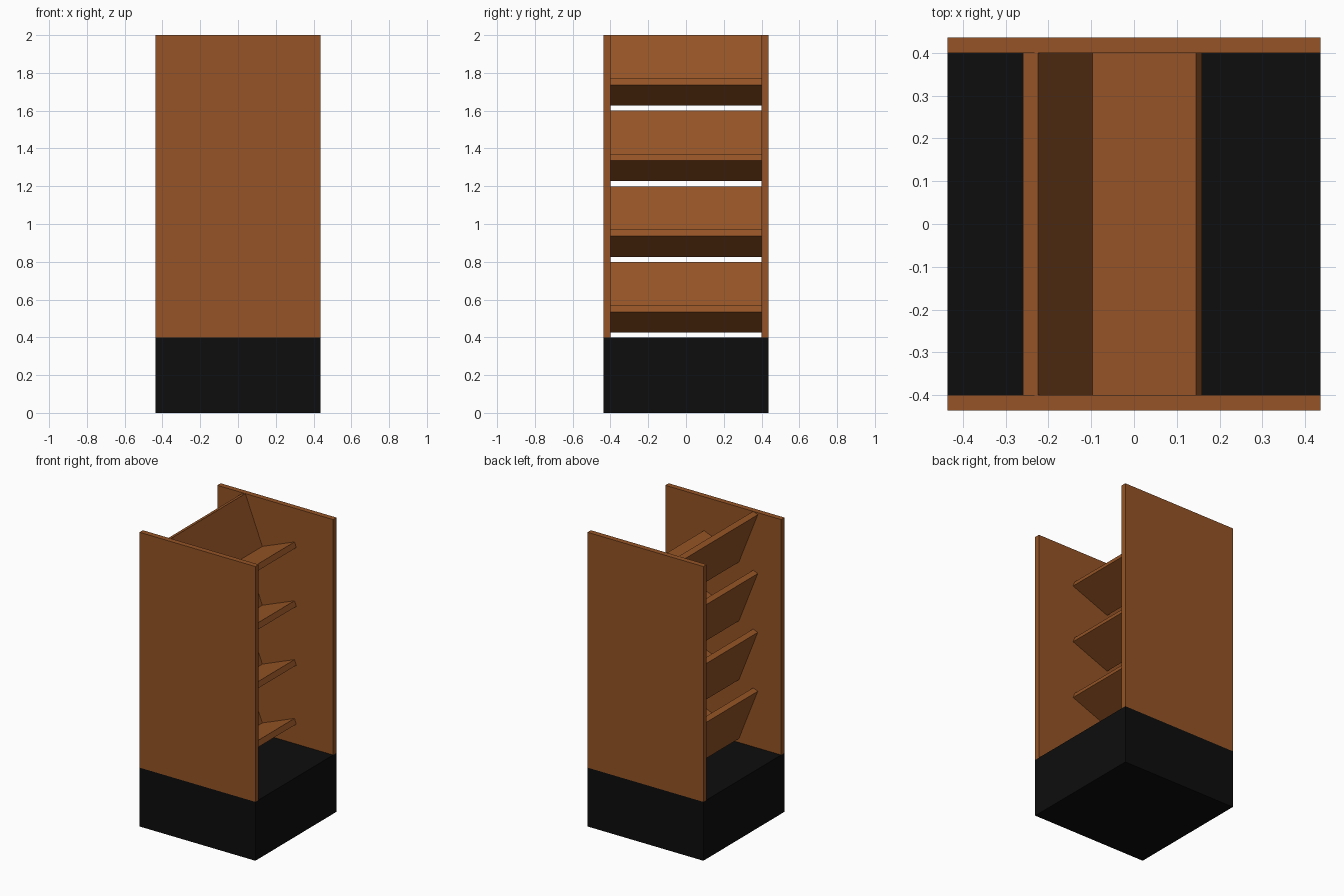
import bpy, math
from mathutils import Vector

if "Cube" in bpy.data.objects:
    bpy.data.objects.remove(bpy.data.objects["Cube"])

HALF = 0.436      # half width of the footprint
BASE_H = 0.4      # plinth height
T = 0.0375        # board thickness
INNER = 0.4       # inner face of the side panels


def material(name, rgb):
    m = bpy.data.materials.new(name)
    m.diffuse_color = (*rgb, 1)
    m.use_nodes = True
    m.node_tree.nodes["Principled BSDF"].inputs["Base Color"].default_value = m.diffuse_color
    return m


wood = material("brown_wood", (0.30, 0.088, 0.019))
black = material("black_paint", (0.004, 0.004, 0.004))


def prism(name, profile, y0, y1, mat):
    """Extrude an (x, z) profile, listed counter-clockwise as seen from -y."""
    n = len(profile)
    verts = [(x, y, z) for y in (y0, y1) for x, z in profile]
    faces = [tuple(range(n)), tuple(reversed(range(n, 2 * n)))]
    faces += [(i, i + n, (i + 1) % n + n, (i + 1) % n) for i in range(n)]
    mesh = bpy.data.meshes.new(name)
    mesh.from_pydata(verts, [], faces)
    mesh.materials.append(mat)
    ob = bpy.data.objects.new(name, mesh)
    bpy.context.collection.objects.link(ob)
    return ob


def rect(x0, z0, x1, z1):
    return [(x0, z0), (x1, z0), (x1, z1), (x0, z1)]


# Plinth
prism("base", rect(-HALF, 0, HALF, BASE_H), -HALF, HALF, black)

# Front and back side panels
prism("front_panel", rect(-HALF, BASE_H, HALF, 2), -HALF, -INNER, wood)
prism("back_panel", rect(-HALF, BASE_H, HALF, 2), INNER, HALF, wood)

# Four tilted display shelves, each a tray and a back board at right angles
angle = math.radians(21.5)
u = Vector((math.cos(angle), math.sin(angle)))    # along the tray
n = Vector((-math.sin(angle), math.cos(angle)))   # up the back board
TRAY, BACK = 0.26, 0.349
for i in range(4):
    c = Vector((-0.097, 0.475 + 0.4 * i))         # inner corner
    tray = [c - T * u - T * n, c + TRAY * u - T * n, c + TRAY * u, c - T * u]
    board = [c - T * u, c, c + BACK * n, c + BACK * n - T * u]
    prism(f"shelf_tray_{i + 1}", tray, -INNER, INNER, wood)
    prism(f"shelf_back_{i + 1}", board, -INNER, INNER, wood)
